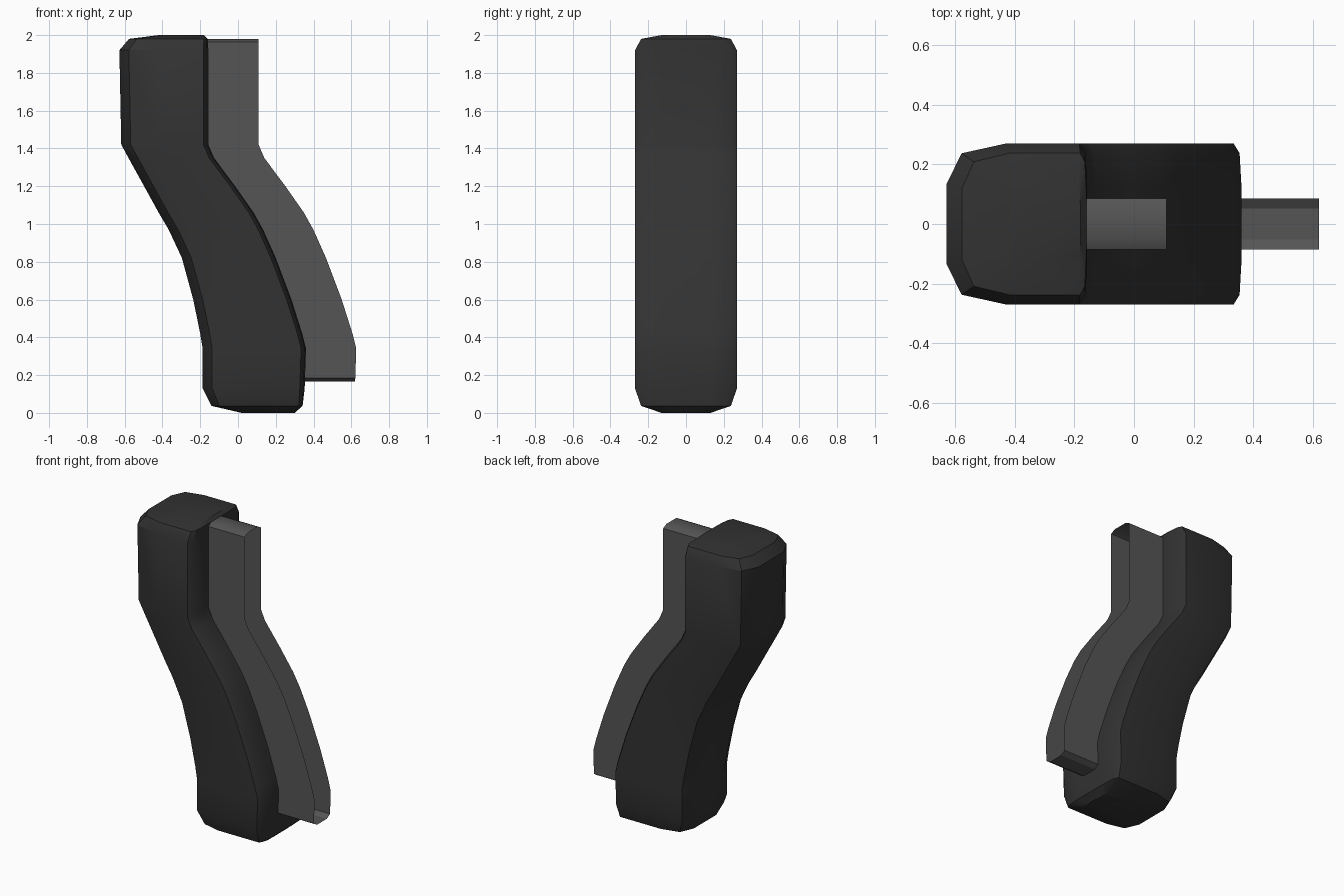
import bpy

if "Cube" in bpy.data.objects:
    bpy.data.objects.remove(bpy.data.objects["Cube"])

# z, left x, right x, depth scale, corner scale of each horizontal body section
SECTIONS = [
    (0.00, 0.02, 0.30, 0.48, 0.2),
    (0.037, -0.14, 0.342, 0.88, 0.8),
    (0.13, -0.187, 0.353, 1, 1),
    (0.34, -0.187, 0.36, 1, 1),
    (0.42, -0.20, 0.34, 1, 1),
    (0.60, -0.237, 0.283, 1, 1),
    (0.82, -0.297, 0.20, 1, 1),
    (0.97, -0.367, 0.133, 1, 1),
    (1.06, -0.42, 0.083, 1, 1),
    (1.20, -0.497, -0.015, 1, 1),
    (1.35, -0.58, -0.127, 1, 1),
    (1.42, -0.618, -0.157, 1, 1),
    (1.92, -0.628, -0.157, 1, 1),
    (1.98, -0.577, -0.16, 0.88, 0.8),
    (2.00, -0.42, -0.18, 0.48, 0.2),
]


def make_object(name, verts, faces, colour):
    mesh = bpy.data.meshes.new(name)
    mesh.from_pydata(verts, [], faces)
    obj = bpy.data.objects.new(name, mesh)
    bpy.context.collection.objects.link(obj)
    mat = bpy.data.materials.new(name + "_material")
    mat.diffuse_color = (colour, colour, colour, 1)
    mat.use_nodes = True
    mat.node_tree.nodes["Principled BSDF"].inputs["Base Color"].default_value = mat.diffuse_color
    mesh.materials.append(mat)
    bpy.ops.object.select_all(action='DESELECT')
    obj.select_set(True)
    bpy.context.view_layer.objects.active = obj
    bpy.ops.object.shade_smooth_by_angle(angle=0.5)
    return obj


def bridge(rings, n):
    return [(r * n + i, r * n + (i + 1) % n, (r + 1) * n + (i + 1) % n, (r + 1) * n + i)
            for r in range(rings - 1) for i in range(n)]


# Curved body: chamfered section lofted upward
def section(z, left, right, sy, sc):
    half = [(left, 0.135), (left + 0.05 * sc, 0.237), (left + 0.2 * sc, 0.27),
            (right - 0.026 * sc, 0.27), (right - 0.006 * sc, 0.237), (right, 0.13)]
    back = [(x, y * sy, z) for x, y in half]
    front = [(x, -y, z) for x, y, z in reversed(back)]
    return front[::-1][::-1] + back


verts = [p for s in SECTIONS for p in section(*s)]
n = 12
faces = bridge(len(SECTIONS), n)
faces += [tuple(reversed(range(n))), tuple(range(len(verts) - n, len(verts)))]
make_object("curved_body", verts, faces, 0.032)


# Rear spine: thin-walled sleeve following the body, open at its outer end
def edge_x(z):
    for a, b in zip(SECTIONS[2:], SECTIONS[3:13]):
        if a[0] <= z <= b[0]:
            return a[2] + (b[2] - a[2]) * (z - a[0]) / (b[0] - a[0])
    return -0.157


levels = [0.185] + [s[0] for s in SECTIONS[3:12]] + [1.963]
loop = [(0.085, z) for z in levels] + [(0.052, 1.98), (-0.052, 1.98)]
loop += [(-0.085, z) for z in reversed(levels)] + [(-0.052, 0.165), (0.052, 0.165)]
verts = [(edge_x(z) + dx, y, z) for dx in (-0.01, 0.266) for y, z in loop]
make_object("rear_spine", verts, bridge(2, len(loop)), 0.09)
